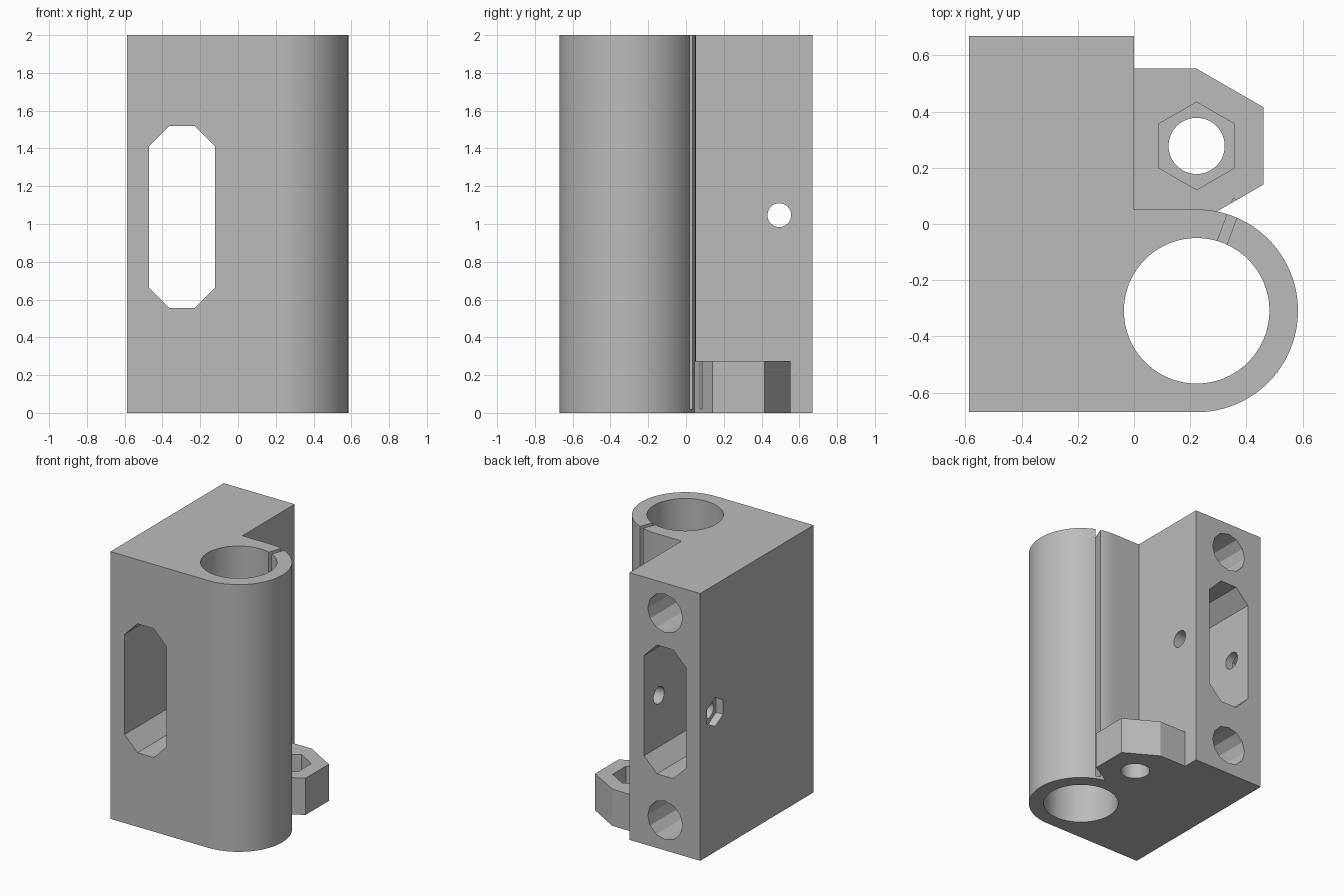
import bpy, bmesh
from math import sin, cos, pi, radians
from mathutils import Matrix, Vector

if "Cube" in bpy.data.objects:
    bpy.data.objects.remove(bpy.data.objects["Cube"], do_unlink=True)

grey = bpy.data.materials.new("plain grey")
grey.use_nodes = True
colour = (0.5, 0.5, 0.5, 1)
grey.diffuse_color = colour
grey.node_tree.nodes["Principled BSDF"].inputs["Base Color"].default_value = colour


def ring(cx, cy, r, sides, start=0.0, sweep=2 * pi):
    """Points on a circle, or on an arc including its end."""
    n = sides if sweep >= 2 * pi else sides + 1
    return [(cx + r * cos(start + sweep * i / sides),
             cy + r * sin(start + sweep * i / sides)) for i in range(n)]


def prism(name, profile, low, high, axis="z"):
    """Extrude a 2D profile along an axis; x profiles are (y, z), y profiles are (x, z)."""
    place = {"x": lambda a, b, t: (t, a, b),
             "y": lambda a, b, t: (a, t, b),
             "z": lambda a, b, t: (a, b, t)}[axis]
    bm = bmesh.new()
    face = bm.faces.new([bm.verts.new(place(a, b, low)) for a, b in profile])
    top = bmesh.ops.extrude_face_region(bm, geom=[face])["geom"]
    bmesh.ops.translate(bm, verts=[v for v in top if isinstance(v, bmesh.types.BMVert)],
                        vec=Vector(place(0, 0, high - low)))
    bmesh.ops.recalc_face_normals(bm, faces=bm.faces)
    mesh = bpy.data.meshes.new(name)
    bm.to_mesh(mesh)
    bm.free()
    mesh.materials.append(grey)
    ob = bpy.data.objects.new(name, mesh)
    bpy.context.collection.objects.link(ob)
    return ob


def combine(target, tool, operation="DIFFERENCE"):
    mod = target.modifiers.new(tool.name, "BOOLEAN")
    mod.operation, mod.solver, mod.object = operation, "EXACT", tool
    bpy.context.view_layer.objects.active = target
    bpy.ops.object.modifier_apply(modifier=mod.name)
    bpy.data.objects.remove(tool, do_unlink=True)


# Main block with the rounded bearing sleeve
bx, by = 0.223, -0.309
outline = [(-0.587, 0.67), (-0.587, -0.67)]
outline += ring(bx, by, 0.361, 48, -pi / 2, pi)
outline += [(0, 0.052), (0, 0.67)]
body = prism("bearing_block", outline, 0, 2)

# Foot flange: half hexagon running into the block
fx, fy = 0.223, 0.278
hexagon = ring(fx, fy, 0.275, 6, -pi / 2)
flange = [p for p in hexagon if p[0] > fx - 0.01] + [(-0.1, hexagon[3][1]), (-0.1, hexagon[0][1])]
combine(body, prism("foot_flange", flange, 0, 0.275), "UNION")

# Vertical bore, with its clamping slit
combine(body, prism("bore", ring(bx, by, 0.259, 96), -0.1, 2.1))
slit = prism("slit", [(0.23, -0.018), (0.42, -0.018), (0.42, 0.018), (0.23, 0.018)], 0.02, 2.1)
slit.data.transform(Matrix.Translation((bx, by, 0)) @ Matrix.Rotation(radians(69.5), 4, "Z"))
combine(body, slit)

# Flange screw hole and nut pocket
combine(body, prism("screw_hole", ring(fx, fy, 0.1, 48), -0.1, 0.4))
combine(body, prism("nut_pocket", ring(fx, fy, 0.156, 6, pi / 2), 0.14, 0.4))

# Chamfered window through the block
wx, wz, hw, hh, c = -0.296, 1.037, 0.174, 0.482, 0.107
window = [(wx + sx * a, wz + sz * b)
          for sx, sz, flip in ((1, 1, 0), (-1, 1, 1), (-1, -1, 0), (1, -1, 1))
          for a, b in ([(hw, hh - c), (hw - c, hh)][::-1 if flip else 1])]
combine(body, prism("window", window, -0.8, 0.8, "y"))

# Blind rod sockets in the back
for z in (0.225, 1.775):
    combine(body, prism("rod_socket", ring(wx, z, 0.144, 12), -0.5, 0.8, "y"))

# Cross screw hole and its nut pocket on the outer side
combine(body, prism("cross_hole", ring(0.494, 1.047, 0.063, 32), -0.8, 0.2, "x"))
combine(body, prism("cross_nut_pocket", ring(0.494, 1.047, 0.108, 6, pi / 2), -0.8, -0.53, "x"))

# Smooth the round walls, keep the edges crisp
bpy.ops.object.select_all(action="DESELECT")
body.select_set(True)
bpy.context.view_layer.objects.active = body
bpy.ops.object.shade_smooth_by_angle(angle=radians(20))
